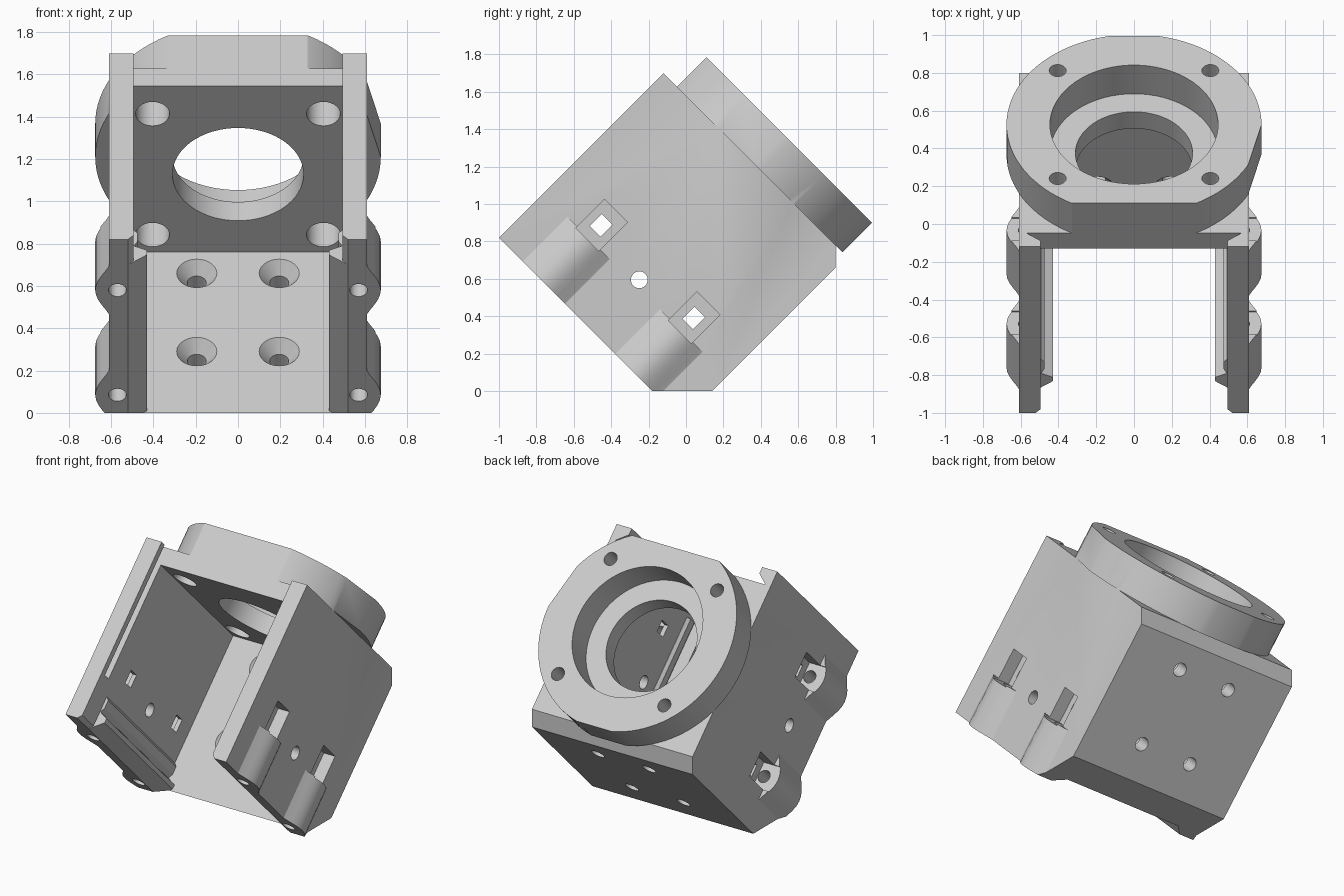
import bpy, bmesh, math
from mathutils import Vector, Matrix

if "Cube" in bpy.data.objects:
    bpy.data.objects.remove(bpy.data.objects["Cube"])

# Working frame: x across, v toward the open front, u toward the flange (tilted 45 degrees at the end)
grey = bpy.data.materials.new("light_grey")
grey.diffuse_color = (0.6, 0.6, 0.6, 1)
grey.use_nodes = True
grey.node_tree.nodes["Principled BSDF"].inputs["Base Color"].default_value = grey.diffuse_color


def P(x, v, u):
    return Vector((x, -v, u))


def solid(name, rings):
    """Closed solid lofted through equal-length rings of points."""
    bm = bmesh.new()
    rows = [[bm.verts.new(p) for p in r] for r in rings]
    n = len(rows[0])
    for a, b in zip(rows, rows[1:]):
        for i in range(n):
            j = (i + 1) % n
            bm.faces.new((a[i], a[j], b[j], b[i]))
    bm.faces.new(rows[0])
    bm.faces.new(rows[-1])
    bmesh.ops.recalc_face_normals(bm, faces=bm.faces[:])
    me = bpy.data.meshes.new(name)
    bm.to_mesh(me)
    bm.free()
    me.materials.append(grey)
    ob = bpy.data.objects.new(name, me)
    bpy.context.collection.objects.link(ob)
    return ob


def box(name, x, v, u):
    return solid(name, [[P(a, b, c) for a, b in
                         ((x[0], v[0]), (x[1], v[0]), (x[1], v[1]), (x[0], v[1]))] for c in u])


def along_x(name, vu, x0, x1):
    return solid(name, [[P(x, v, u) for v, u in vu] for x in (x0, x1)])


def along_v(name, xu, v0, v1):
    return solid(name, [[P(x, v, u) for x, u in xu] for v in (v0, v1)])


def along_u(name, xv, u0, u1):
    return solid(name, [[P(x, v, u) for x, v in xv] for u in (u0, u1)])


def circle(cx, cy, r, n=32):
    return [(cx + r * math.cos(2 * math.pi * i / n), cy + r * math.sin(2 * math.pi * i / n))
            for i in range(n)]


def combine(body, tool, op):
    m = body.modifiers.new("bool", 'BOOLEAN')
    m.operation, m.object, m.solver = op, tool, 'EXACT'
    bpy.context.view_layer.objects.active = body
    bpy.ops.object.modifier_apply(modifier=m.name)
    bpy.data.objects.remove(tool, do_unlink=True)


def add(tool):
    combine(bracket, tool, 'UNION')


def cut(tool):
    combine(bracket, tool, 'DIFFERENCE')


# Bracket block with bevelled rear edge, hollowed to two walls, top plate and back plate
bracket = along_x("bracket", [(-.1, -.127), (1.287, -.127), (1.287, 1.117),
                              (-.014, 1.117), (-.1, 1.031)], -.61, .61)
cut(box("cavity", (-.495, .495), (.075, 1.5), (-.3, 1.0)))
cut(box("front_step", (-.495, .495), (1.184, 1.5), (.9, 1.3)))

CV = .595            # bore centre along v
BOSS = (.247, .947)  # screw boss centres along v

for s in (-1, 1):
    # Lid slot and chamfer on the inner side of each wall
    cut(along_u("lid_slot", [(s * .48, 1.184), (s * .57, 1.184), (s * .495, 1.242), (s * .48, 1.242)],
                .2, 1.3))
    cut(along_v("wall_chamfer", [(s * .47, -.15), (s * .523, -.15), (s * .52, -.127),
                                 (s * .495, -.1), (s * .47, -.1)], .075, 1.4))
    # Inner rail with two ridges
    add(along_v("rail", [(s * .55, -.127), (s * .52, -.127), (s * .43, -.06), (s * .43, -.03),
                         (s * .492, .0), (s * .475, .03), (s * .475, .085), (s * .493, .105),
                         (s * .55, .105)], .05, 1.117))
    # Rounded screw bosses on the outer side of each wall
    for c in BOSS:
        arc = [(s * (.605 + .07 * math.cos(t * math.pi / 2) ** 1.2), c + .17 * t)
               for t in [-.999 + .1998 * i for i in range(11)]]
        add(along_u("boss", [(s * .55, c - .17)] + arc + [(s * .55, c + .17)], -.127, .21))

# Flat bottom edge
cut(along_x("ground_trim", [(-2, 2), (2, -2), (0, -4), (-4, 0)], -1, 1))

# Round flange, flattened at front and rear, with one faceted stretch
R, lo, hi = .675, -.067, 1.184
ring = []
for i in range(96):
    a = 2 * math.pi * i / 96
    if 0 < math.degrees(a) < 23:
        continue
    ring.append((R * math.cos(a), CV + R * math.sin(a)))
flat = []
for (x0, v0), (x1, v1) in zip(ring, ring[1:] + ring[:1]):
    if lo <= v0 <= hi:
        flat.append((x0, v0))
    for lim in (lo, hi):
        if (v0 - lim) * (v1 - lim) < 0:
            t = (lim - v0) / (v1 - v0)
            flat.append((x0 + t * (x1 - x0), lim))
add(along_u("flange", flat, 1.1165, 1.34))

# Stepped bore and corner bolt holes
cut(along_u("bore", circle(0, CV, .445, 72), 1.125, 1.5))
cut(along_u("bore_neck", circle(0, CV, .31, 64), .8, 1.2))
for sx in (-1, 1):
    for sv in (-1, 1):
        x, v = sx * .404, CV + sv * .404
        cut(along_u("bolt_hole", circle(x, v, .045, 24), .9, 1.5))
        cut(along_u("bolt_counterbore", circle(x, v, .08, 28), .9, 1.17))

# Countersunk holes in the back plate
for x in (-.195, .195):
    for u in (.335, .858):
        cut(solid("countersink", [[P(a, v, b) for a, b in circle(x, u, r, 28)] for v, r in
                                  ((-.2, .045), (.012, .045), (.075, .095), (.09, .095))]))

# Side pin hole, screw holes and nut pockets
cut(along_x("pin_hole", circle(.597, .244, .045, 24), -1, 1))
for s in (-1, 1):
    for c in BOSS:
        cut(along_u("screw_hole", circle(s * .57, c, .042, 20), -.3, .3))
        cut(box("nut_pocket", sorted((s * .525, s * .8)), (c - .087, c + .087), (.2, .417)))
        cut(box("nut_window", sorted((s * .4, s * .6)), (c - .04, c + .04), (.26, .35)))

# Tilt to the resting pose and shade
bracket.data.transform(Matrix.Rotation(-math.pi / 4, 4, 'X'))
bracket.data.materials.clear()
bracket.data.materials.append(grey)
for p in bracket.data.polygons:
    p.material_index = 0
bpy.ops.object.select_all(action='DESELECT')
bracket.select_set(True)
bpy.context.view_layer.objects.active = bracket
bpy.ops.object.shade_smooth_by_angle(angle=math.radians(25))
